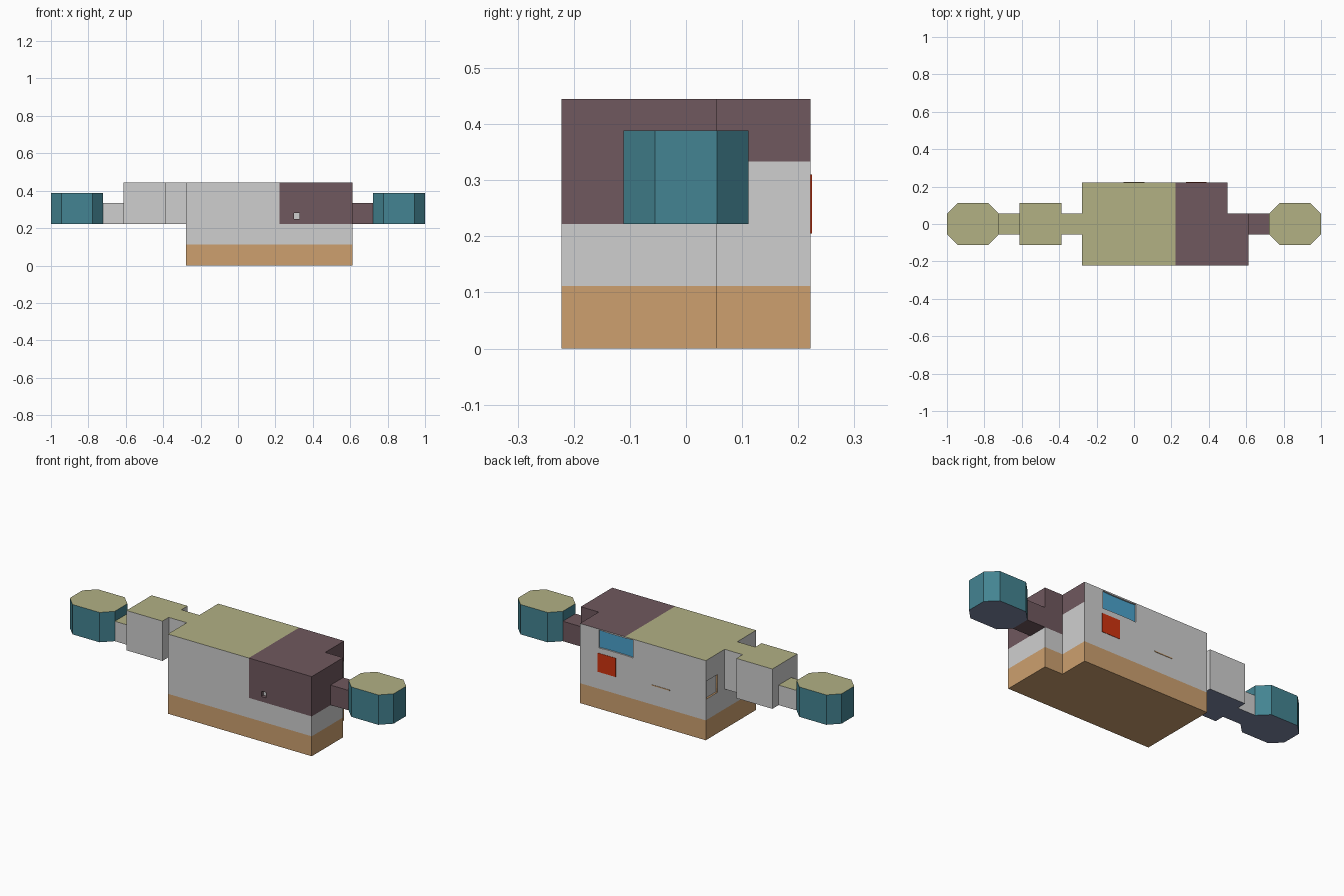
import bpy, bmesh
from mathutils import Vector

if "Cube" in bpy.data.objects:
    bpy.data.objects.remove(bpy.data.objects["Cube"])

U = 1 / 18  # model grid step


def lin(c):
    c /= 255
    return c / 12.92 if c <= 0.04045 else ((c + 0.055) / 1.055) ** 2.4


COLOURS = {
    "light_grey": (207, 207, 207), "maroon": (112, 88, 94), "tan": (205, 160, 111),
    "olive": (178, 177, 132), "teal": (68, 132, 146), "slate": (125, 135, 165),
    "window_blue": (75, 163, 205), "red": (208, 52, 15),
}
NAMES = list(COLOURS)
MATS = []
for name, rgb in COLOURS.items():
    m = bpy.data.materials.new(name)
    m.diffuse_color = (*[lin(c) for c in rgb], 1)
    m.use_nodes = True
    m.node_tree.nodes["Principled BSDF"].inputs["Base Color"].default_value = m.diffuse_color
    MATS.append(m)
GREY, MAROON, TAN, OLIVE, TEAL, SLATE, BLUE, RED = range(8)


def prism(outline, z0, z1):
    """Closed prism from a counter-clockwise outline."""
    bm = bmesh.new()
    base = bm.faces.new([bm.verts.new((x, y, z0)) for x, y in outline])
    res = bmesh.ops.extrude_face_region(bm, geom=[base], use_keep_orig=True)
    for v in res["geom"]:
        if isinstance(v, bmesh.types.BMVert):
            v.co.z = z1
    bmesh.ops.recalc_face_normals(bm, faces=bm.faces)
    return bm


def finish(bm, name):
    mesh = bpy.data.meshes.new(name)
    for m in MATS:
        mesh.materials.append(m)
    bm.to_mesh(mesh)
    bm.free()
    ob = bpy.data.objects.new(name, mesh)
    bpy.context.collection.objects.link(ob)
    return ob


def paint(bm, side, top, bottom):
    bm.normal_update()
    for f in bm.faces:
        f.material_index = top if f.normal.z > 0.5 else bottom if f.normal.z < -0.5 else side


def box(name, x0, x1, y0, y1, z0, z1, side, top, bottom):
    bm = prism([(x0, y0), (x1, y0), (x1, y1), (x0, y1)], z0, z1)
    paint(bm, side, top, bottom)
    return finish(bm, name)


def cut(bm, axis, values):
    for v in values:
        n = Vector((0, 0, 0))
        n[axis] = 1
        bmesh.ops.bisect_plane(bm, geom=bm.verts[:] + bm.edges[:] + bm.faces[:],
                               dist=1e-5, plane_co=n * v, plane_no=n)


def recess(bm, normal, lo, hi, rim, depth, pane, wall):
    """Sink the faces inside the box lo..hi that look along normal."""
    bm.normal_update()
    faces = []
    for f in bm.faces:
        c = f.calc_center_median()
        if f.normal.dot(Vector(normal)) > 0.9 and all(a < v < b for a, v, b in zip(lo, c, hi)):
            faces.append(f)
    if rim:
        bmesh.ops.inset_region(bm, faces=faces, thickness=rim, depth=0, use_boundary=True)
    sides = bmesh.ops.inset_region(bm, faces=faces, thickness=0, depth=-depth,
                                   use_boundary=True)["faces"]
    for f in faces:
        f.material_index = pane
    for f in sides:
        f.material_index = wall


# Main body with a notched back right corner
bm = prism([(-5 * U, -4 * U), (11 * U, -4 * U), (11 * U, U), (9 * U, U),
            (9 * U, 4 * U), (-5 * U, 4 * U)], 0, 8 * U)
cut(bm, 0, [3 * U, 4 * U, 7 * U, 9 * U, 0.3, 0.33])
cut(bm, 1, [U, 2 * U])
cut(bm, 2, [2 * U, 4 * U, 0.25, 0.28, 6 * U])
bm.normal_update()
for f in bm.faces:
    c, n = f.calc_center_median(), f.normal
    if n.z > 0.5:
        idx = MAROON if c.x > 4 * U else OLIVE
    elif c.z < 2 * U:
        idx = TAN
    elif n.y > 0.5:  # back wall is grey, notch wall is maroon
        idx = MAROON if c.y < 2 * U and c.z > 4 * U else GREY
    elif n.x > 0.5:
        idx = MAROON if c.z > (4 if c.x > 10 * U else 6) * U else GREY
    else:
        idx = MAROON if c.x > 4 * U and c.z > 4 * U else GREY
    f.material_index = idx
# back window, left window, small front port
recess(bm, (0, 1, 0), (3 * U, 3.9 * U, 6 * U), (7 * U, 4.1 * U, 8 * U), 0.008, 0.008, BLUE, GREY)
recess(bm, (-1, 0, 0), (-5.1 * U, 2 * U, 4 * U), (-4.9 * U, 4 * U, 6 * U), 0.008, 0.01, GREY, TAN)
recess(bm, (0, -1, 0), (0.3, -4.1 * U, 0.25), (0.33, -3.9 * U, 0.28), 0, 0.02, GREY, MAROON)
finish(bm, "main_body")

# Painted details on the back wall
box("red_panel", 5 * U, 7 * U, 4 * U - 0.002, 4 * U + 0.002, 0.205, 0.31, RED, RED, RED)
box("back_strip", -U, U, 4 * U - 0.002, 4 * U + 0.002, 0.217, 0.222, TAN, TAN, TAN)

# Left arm: neck, block and link
box("left_neck", -7 * U, -5 * U, -U, U, 4 * U, 8 * U, GREY, OLIVE, SLATE)
box("left_block", -11 * U, -7 * U, -2 * U, 2 * U, 4 * U, 8 * U, GREY, OLIVE, SLATE)
box("left_link", -13 * U, -11 * U, -U, U, 4 * U, 6 * U, GREY, OLIVE, SLATE)

# Right link
box("right_link", 11 * U, 13 * U, -U, U, 4 * U, 6 * U, MAROON, MAROON, MAROON)

# Eight-sided end pods
OCT = [(-1.5, -2), (1.5, -2), (2.5, -1), (2.5, 1), (1.5, 2), (-1.5, 2), (-2.5, 1), (-2.5, -1)]
for name, s in (("left_pod", -1), ("right_pod", 1)):
    bm = prism([(s * 15.5 * U + x * U, y * U) for x, y in OCT], 4 * U, 7 * U)
    paint(bm, TEAL, OLIVE, SLATE)
    finish(bm, name)
